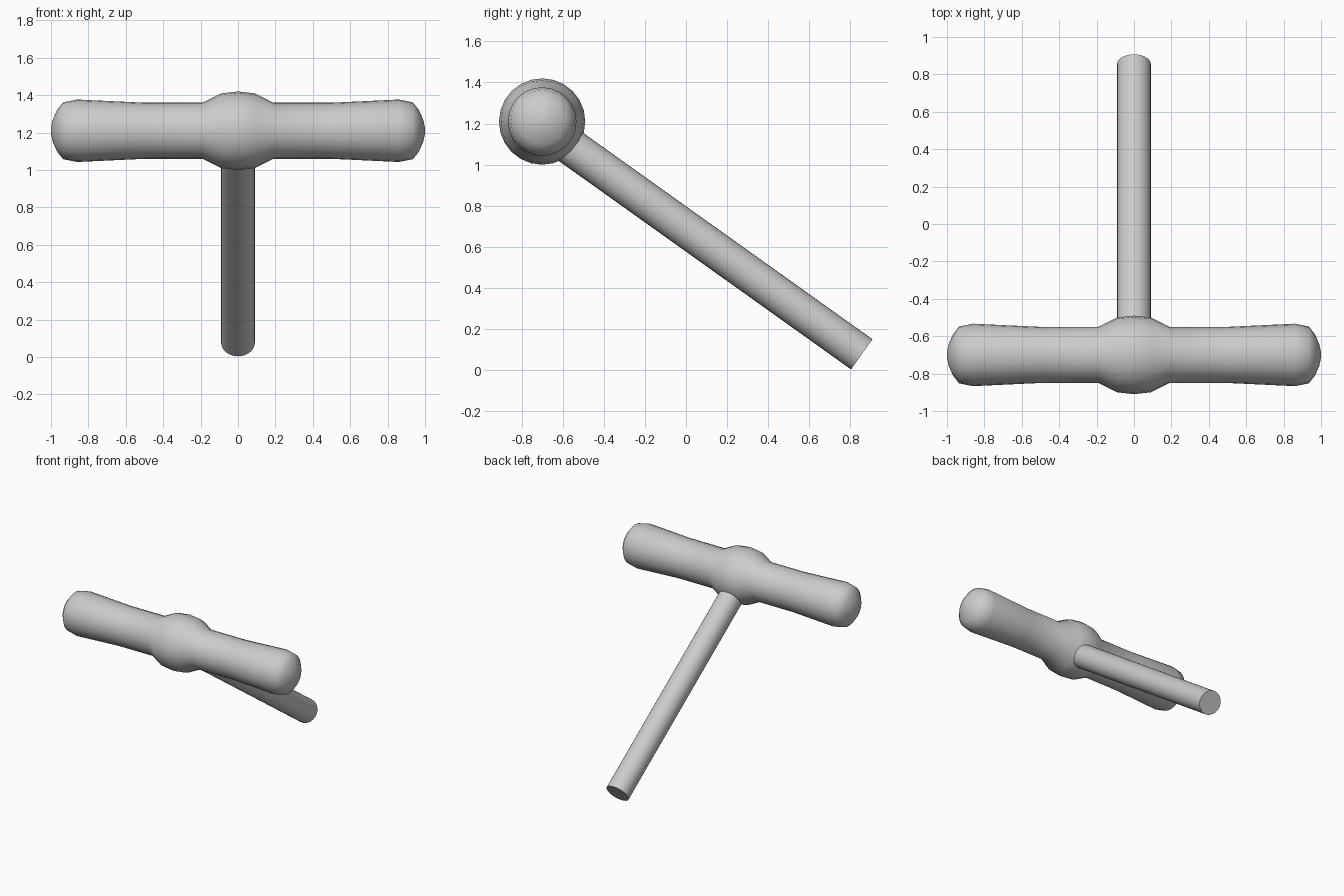
import bpy, bmesh, math
from mathutils import Matrix, Vector

if "Cube" in bpy.data.objects:
    bpy.data.objects.remove(bpy.data.objects["Cube"])


def lathe(name, profile, sides, start, direction):
    """Revolve (distance along axis, radius) points about an axis."""
    rot = Vector((0, 0, 1)).rotation_difference(Vector(direction)).to_matrix().to_4x4()
    mat = Matrix.Translation(start) @ rot
    bm = bmesh.new()
    rings = []
    for d, r in profile:
        rings.append([bm.verts.new(mat @ Vector((r * math.cos(2 * math.pi * i / sides),
                                                 r * math.sin(2 * math.pi * i / sides), d)))
                      for i in range(sides)])
    for a, b in zip(rings, rings[1:]):
        for i in range(sides):
            j = (i + 1) % sides
            bm.faces.new((a[i], a[j], b[j], b[i]))
    bm.faces.new(rings[0][::-1])
    bm.faces.new(rings[-1])
    bmesh.ops.recalc_face_normals(bm, faces=bm.faces)
    mesh = bpy.data.meshes.new(name)
    bm.to_mesh(mesh)
    bm.free()
    obj = bpy.data.objects.new(name, mesh)
    bpy.context.collection.objects.link(obj)
    bpy.ops.object.select_all(action='DESELECT')
    obj.select_set(True)
    bpy.context.view_layer.objects.active = obj
    bpy.ops.object.shade_smooth_by_angle(angle=math.radians(50))
    return obj


# Handle grip: central bulge, slight waist, flared and domed ends
half = [(0.09, 0.2), (0.19, 0.15), (0.5, 0.15), (0.86, 0.167), (0.935, 0.152),
        (0.968, 0.11), (0.99, 0.06), (1.0, 0.015)]
grip = [(-x, r) for x, r in reversed(half)] + [(0, 0.21)] + half
lathe("handle_grip", grip, 24, (0, -0.70, 1.21), (1, 0, 0))

# Shaft sloping down and back from the grip
angle = math.radians(35.5)
down = Vector((0, math.cos(angle), -math.sin(angle)))
end = Vector((0, 0.855, 0.0775))
length = 1.88
lathe("shaft", [(0, 0.09), (length, 0.09)], 32, end - down * length, down)
